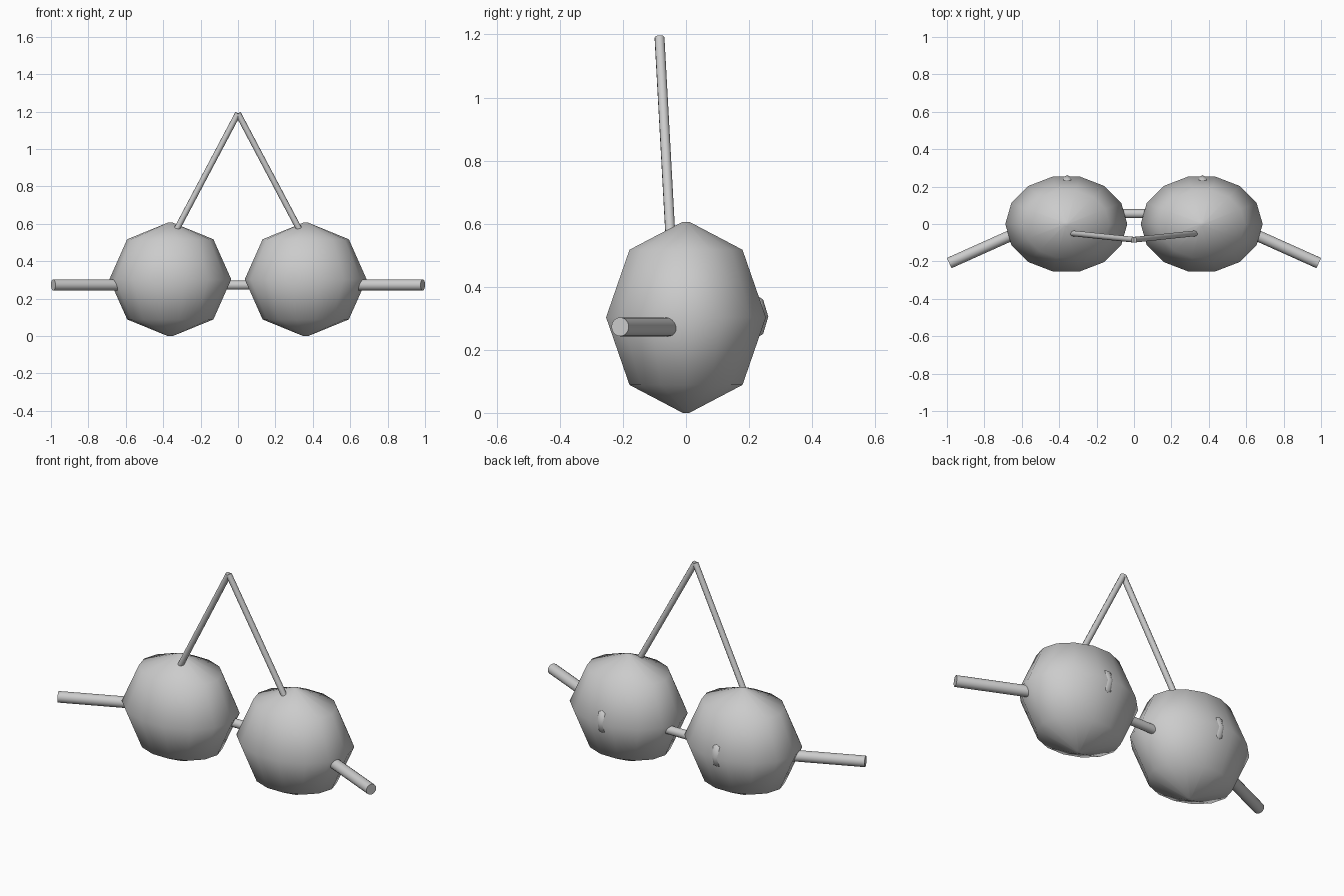
import bpy, bmesh, math
from mathutils import Vector

if "Cube" in bpy.data.objects:
    bpy.data.objects.remove(bpy.data.objects["Cube"])

grey = bpy.data.materials.new("light_grey")
grey.diffuse_color = (0.6, 0.6, 0.6, 1)
grey.use_nodes = True
grey.node_tree.nodes["Principled BSDF"].inputs["Base Color"].default_value = grey.diffuse_color


def finish(name, bm, angle):
    bmesh.ops.recalc_face_normals(bm, faces=bm.faces[:])
    mesh = bpy.data.meshes.new(name)
    bm.to_mesh(mesh)
    bm.free()
    mesh.materials.append(grey)
    obj = bpy.data.objects.new(name, mesh)
    bpy.context.scene.collection.objects.link(obj)
    bpy.ops.object.select_all(action='DESELECT')
    obj.select_set(True)
    bpy.context.view_layer.objects.active = obj
    bpy.ops.object.shade_smooth_by_angle(angle=math.radians(angle))
    return obj


def ellipsoid(name, centre, radii, segments, polar_angles):
    """Rings of an ellipsoid at the given polar angles, with capped ends."""
    bm = bmesh.new()
    rings = []
    for p in polar_angles:
        a = math.radians(p)
        ring = []
        for i in range(segments):
            t = math.tau * i / segments
            ring.append(bm.verts.new((centre[0] + radii[0] * math.sin(a) * math.cos(t),
                                      centre[1] + radii[1] * math.sin(a) * math.sin(t),
                                      centre[2] + radii[2] * math.cos(a))))
        rings.append(ring)
    for r0, r1 in zip(rings, rings[1:]):
        for i in range(segments):
            j = (i + 1) % segments
            bm.faces.new((r0[i], r1[i], r1[j], r0[j]))
    bm.faces.new(rings[0])
    bm.faces.new(rings[-1])
    return finish(name, bm, 80)


def rod(name, start, end, radius, sides):
    """Capped cylinder between two points."""
    start, end = Vector(start), Vector(end)
    axis = end - start
    bm = bmesh.new()
    bmesh.ops.create_cone(bm, cap_ends=True, segments=sides, radius1=radius,
                          radius2=radius, depth=axis.length)
    bm.transform(axis.to_track_quat('Z', 'Y').to_matrix().to_4x4())
    bmesh.ops.translate(bm, verts=bm.verts[:], vec=(start + end) / 2)
    return finish(name, bm, 50)


for s, side in ((-1, "left"), (1, "right")):
    # faceted round body with a small cap at each pole
    ellipsoid(side + "_body", (s * 0.362, 0, 0.303), (0.326, 0.26, 0.303), 14,
              (2.5, 45, 90, 135, 177.5))
    # small bump on the back of the body
    ellipsoid(side + "_back_bump", (s * 0.362 + 0.005, 0.205, 0.305),
              (0.045, 0.056, 0.077), 8, (5, 45, 90, 135, 175))
    # side rod, swept forward
    rod(side + "_side_rod", (s * 0.58, -0.026, 0.273), (s * 0.988, -0.209, 0.273), 0.03, 16)
    # hanging cord
    rod(side + "_cord", (s * 0.328, -0.05, 0.57), (0, -0.084, 1.19), 0.016, 10)

# bridge between the two bodies
rod("bridge", (-0.12, 0.055, 0.272), (0.12, 0.055, 0.272), 0.024, 16)
